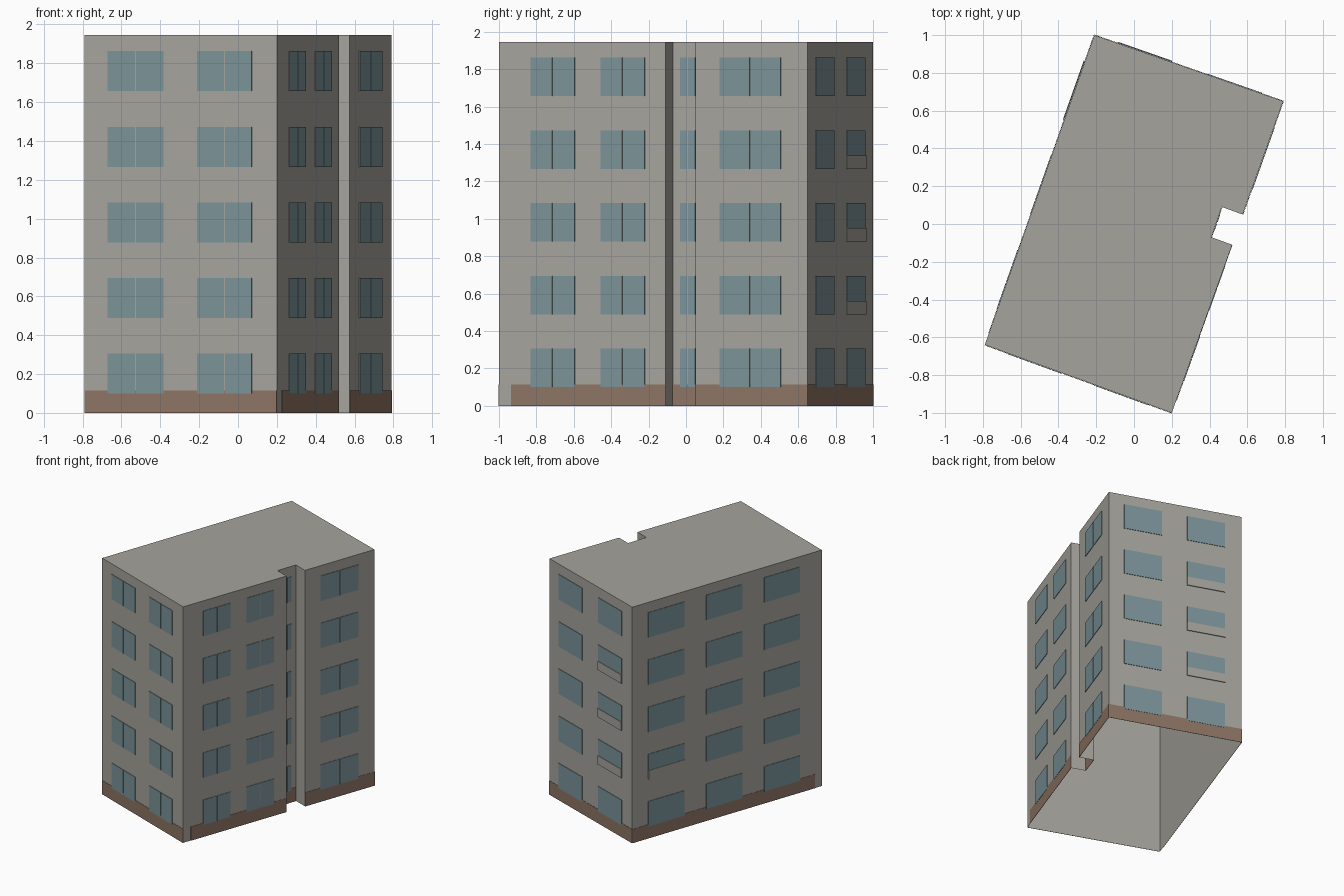
import bpy
import bmesh
from mathutils import Vector, Matrix

if "Cube" in bpy.data.objects:
    bpy.data.objects.remove(bpy.data.objects["Cube"])


def make_material(name, colour):
    mat = bpy.data.materials.new(name)
    mat.use_nodes = True
    mat.diffuse_color = (*colour, 1)
    bsdf = mat.node_tree.nodes["Principled BSDF"]
    bsdf.inputs["Base Color"].default_value = (*colour, 1)
    bsdf.inputs["Roughness"].default_value = 0.9
    return mat


plaster = make_material("warm_grey_plaster", (0.38, 0.37, 0.335))
glass = make_material("blue_grey_glass", (0.2, 0.295, 0.32))
brick = make_material("brown_plinth", (0.27, 0.175, 0.13))

HEIGHT = 1.945
PLINTH = 0.115
ROWS = [(0.1 + 0.389 * i, 0.306 + 0.389 * i) for i in range(5)]

# Footprint corners, counter-clockwise, with the notch in one long side
front_left, front_right = Vector((-0.79, -0.64)), Vector((0.2, -1))
back_right, back_left = Vector((0.79, 0.65)), Vector((-0.21, 1))
notch = [Vector(p) for p in ((0.52, -0.11), (0.41, -0.07), (0.465, 0.09), (0.575, 0.05))]
footprint = [front_left, front_right, *notch, back_right, back_left]


def finish(bm, name, mat):
    mesh = bpy.data.meshes.new(name)
    bm.to_mesh(mesh)
    bm.free()
    mesh.materials.append(mat)
    obj = bpy.data.objects.new(name, mesh)
    bpy.context.collection.objects.link(obj)
    return obj


def add_plate(bm, wall, span, z_range, depth):
    """Thin box on a wall; span is given as fractions of the wall length."""
    start, end = wall
    along = (end - start).normalized()
    length = (end - start).length
    gap = 0.001
    width = (span[1] - span[0]) * length
    mid = start + (end - start) * sum(span) / 2
    out = Vector((along.y, -along.x))
    centre = mid + out * (gap + depth) / 2
    frame = Matrix((
        (along.x * width, out.x * (depth - gap), 0, centre.x),
        (along.y * width, out.y * (depth - gap), 0, centre.y),
        (0, 0, z_range[1] - z_range[0], sum(z_range) / 2),
        (0, 0, 0, 1)))
    bmesh.ops.create_cube(bm, size=1, matrix=frame)
    bmesh.ops.recalc_face_normals(bm, faces=bm.faces)


# Building shell: walls and flat roof, open underneath
bm = bmesh.new()
low = [bm.verts.new((p.x, p.y, 0)) for p in footprint]
high = [bm.verts.new((p.x, p.y, HEIGHT)) for p in footprint]
for i in range(len(low)):
    j = (i + 1) % len(low)
    bm.faces.new((low[i], low[j], high[j], high[i]))
bm.faces.new(high)
finish(bm, "building_shell", plaster)

# Each wall: ends, window spans, plinth spans, whether windows have two panes
walls = {
    "front": ((front_left, front_right), [(0.121, 0.411), (0.586, 0.871)], [(0, 1)], True),
    "right": ((front_right, back_right), [(0.104, 0.246), (0.33, 0.473), (0.716, 0.914)],
              [(0.039, 0.539), (0.636, 1)], True),
    "notch": ((notch[1], notch[2]), [(0.24, 0.75)], [(0, 1)], True),
    "back": ((back_right, back_left), [(0.115, 0.4), (0.59, 0.875)], [(0, 1)], False),
    "left": ((back_left, front_left), [(0.084, 0.274), (0.389, 0.579), (0.695, 0.884)],
             [(0, 0.963)], False),
}

# Windows whose lower part is covered by a parapet panel: (wall, column, row)
covered = {("back", 1, 1), ("back", 1, 2), ("back", 1, 3), ("left", 0, 1)}
PARAPET = 0.072

panels = bmesh.new()
for name, (wall, columns, plinths, split) in walls.items():
    # Plinth
    bm = bmesh.new()
    for span in plinths:
        add_plate(bm, wall, span, (0, PLINTH), 0.003)
    finish(bm, name + "_plinth", brick)

    # Windows, with a narrow gap between panes
    bm = bmesh.new()
    half_gap = 0.0025 / (wall[1] - wall[0]).length
    for c, (a, b) in enumerate(columns):
        mid = (a + b) / 2
        panes = [(a, mid - half_gap), (mid + half_gap, b)] if split else [(a, b)]
        for r, (z0, z1) in enumerate(ROWS):
            if (name, c, r) in covered:
                add_plate(panels, wall, (a, b), (z0, z0 + PARAPET), 0.008)
                z0 += PARAPET
            for pane in panes:
                add_plate(bm, wall, pane, (z0, z1), 0.005)
    finish(bm, name + "_windows", glass)
finish(panels, "parapet_panels", plaster)
